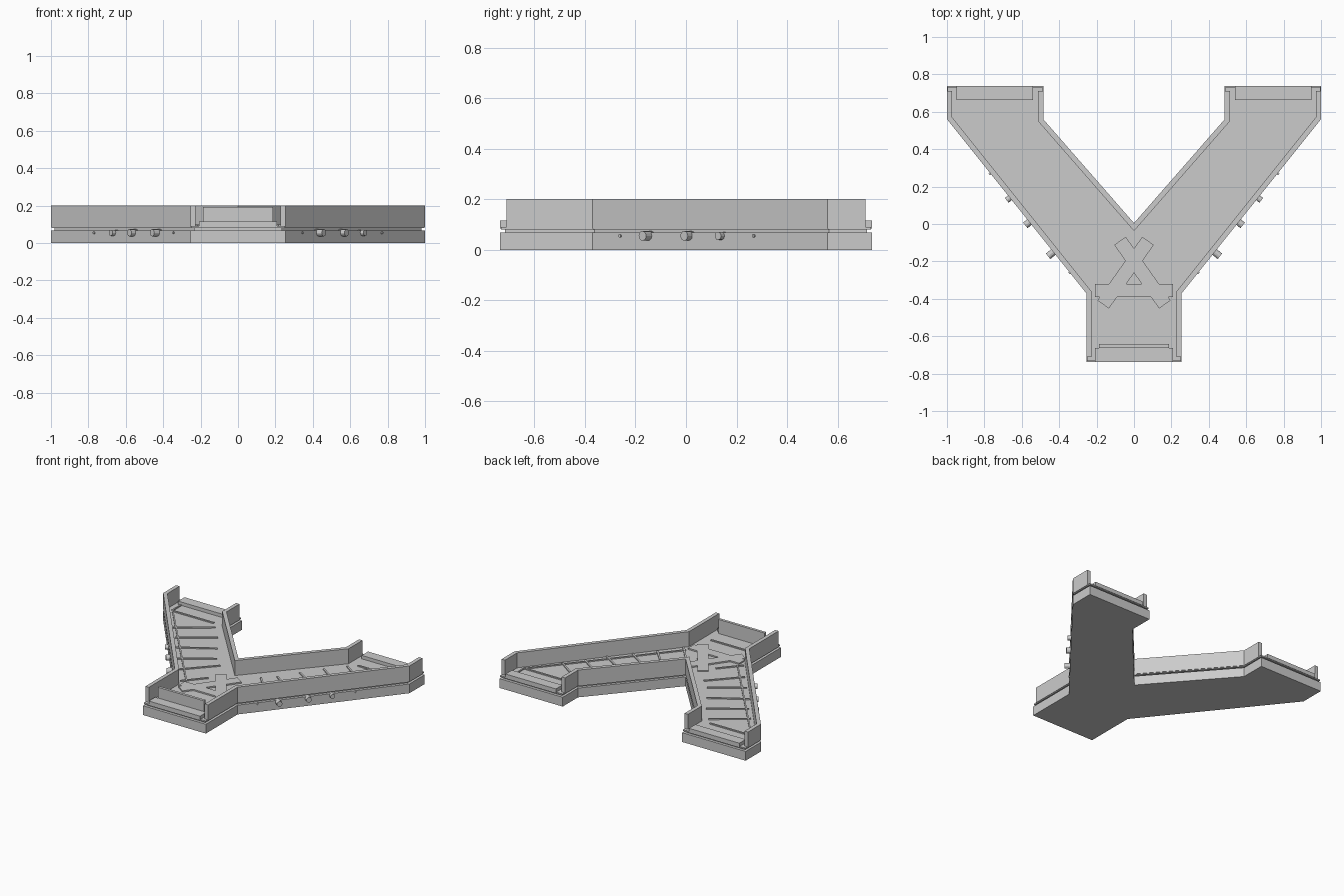
import bpy, bmesh, math
from mathutils import Vector, Matrix

if "Cube" in bpy.data.objects:
    bpy.data.objects.remove(bpy.data.objects["Cube"])


def prism(name, pts, z0, z1):
    bm = bmesh.new()
    f = bm.faces.new([bm.verts.new((x, y, z0)) for x, y in pts])
    r = bmesh.ops.extrude_face_region(bm, geom=[f])
    for v in r["geom"]:
        if isinstance(v, bmesh.types.BMVert):
            v.co.z = z1
    bmesh.ops.recalc_face_normals(bm, faces=bm.faces)
    me = bpy.data.meshes.new(name)
    bm.to_mesh(me)
    bm.free()
    ob = bpy.data.objects.new(name, me)
    bpy.context.collection.objects.link(ob)
    return ob


def offset(pts, d, closed=False):
    # mitred offset to the left of the path
    p = [Vector(q) for q in pts]
    n, out = len(p), []
    for i in range(n):
        a = p[i] - p[i - 1] if (i > 0 or closed) else p[1] - p[0]
        b = p[(i + 1) % n] - p[i] if (i < n - 1 or closed) else a
        na = Vector((-a.y, a.x)).normalized()
        nb = Vector((-b.y, b.x)).normalized()
        out.append(tuple(p[i] + (na + nb) * (d / (1 + na.dot(nb)))))
    return out


def band(name, path, d0, d1, z0, z1):
    return prism(name, offset(path, d0) + offset(path, d1)[::-1], z0, z1)


def bar(name, a, b, w, z0, z1):
    return band(name, [a, b], -w / 2, w / 2, z0, z1)


def flip(p, s):
    return (p[0] * s, p[1])


# Y-shaped outline, counter-clockwise
right = [(.255, -.737), (.255, -.37), (1, .56), (1, .737),
         (.485, .737), (.485, .56)]
outline = right + [(0, .005)] + [flip(p, -1) for p in reversed(right)]
prism("base", outline, 0, .068)
prism("shadow_gap", offset(outline, .02, True), .066, .082)
prism("floor_tray", offset(outline, .004, True), .08, .09)

# walls
outer = [(.255, -.71), (.255, -.37), (1, .56), (1, .71)]
inner = [(.485, .71), (.485, .56), (0, .005), (-.485, .56), (-.485, .71)]
band("inner_wall", inner, 0, .028, .085, .2)
curb = [(.215, -.3), (.93, .56), (.93, .66)]
for s, side in ((1, "right"), (-1, "left")):
    band(side + "_outer_wall", [flip(p, s) for p in outer], 0, .028 * s, .085, .2)
    band(side + "_floor_curb", [flip(p, s) for p in curb], 0, .01 * s, .088, .098)

# thresholds at the open ends
bar("front_threshold", (-.208, -.7), (.208, -.7), .074, .085, .115)
bar("front_gate", (-.187, -.652), (.187, -.652), .02, .088, .193)
bar("front_slat", (-.165, -.523), (.165, -.523), .012, .088, .098)

# crossing plates at the junction
bar("junction_plate_front", (-.208, -.355), (.208, -.355), .07, .088, .1)

slats = [((.585, .555), (.91, .555)), ((.535, .505), (.765, .34)),
         ((.43, .38), (.665, .22)), ((.335, .24), (.58, .09)),
         ((.245, .105), (.465, -.045)), ((.165, .03), (.355, -.175)),
         ((.12, -.175), (.245, -.32))]
drains = [(.14, .016, .022), (.01, .019, .028), (-.15, .019, .036),
          (.27, .006, .008), (-.26, .006, .006)]
for s, side in ((1, "right"), (-1, "left")):
    bar(side + "_threshold", (s * .54, .7), (s * .95, .7), .074, .085, .115)
    bar(side + "_junction_plate", (s * .165, -.43), (s * -.075, -.09), .075, .088, .1)
    for a, b in slats:
        bar(side + "_slat", flip(a, s), flip(b, s), .012, .088, .098)
    # drain pipes on the outer slope
    axis = Vector((.78 * s, -.625, 0)).normalized()
    for y, r, out in drains:
        root = Vector((s * (.255 + (y + .37) * .801), y, .055))
        bpy.ops.mesh.primitive_cylinder_add(
            vertices=12, radius=r, depth=out + .03,
            location=root + axis * (out - .03) / 2,
            rotation=axis.to_track_quat('Z', 'Y').to_euler())
        bpy.context.object.name = side + "_drain_pipe"
